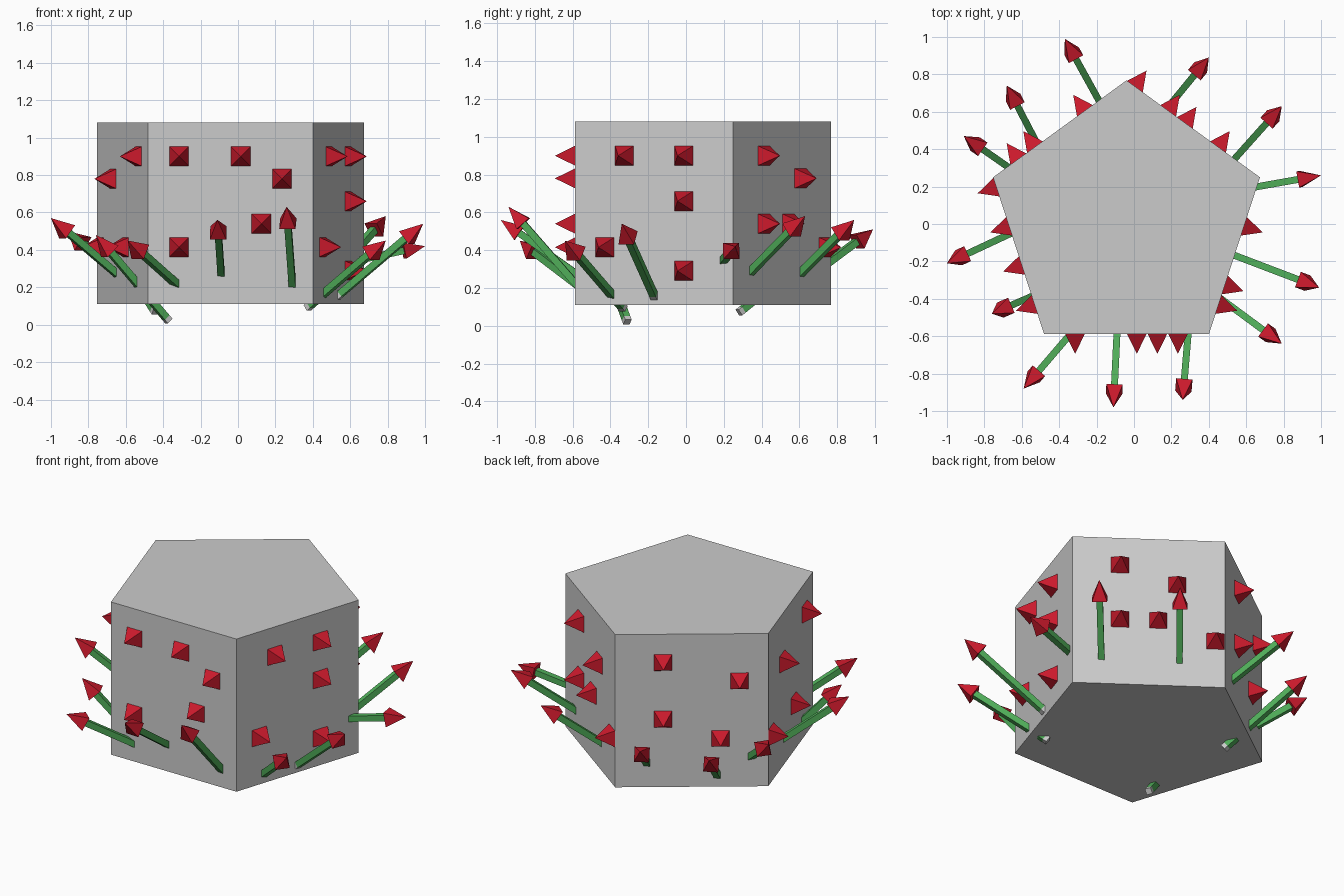
import bpy, math
from mathutils import Vector, Matrix

if "Cube" in bpy.data.objects:
    bpy.data.objects.remove(bpy.data.objects["Cube"])

CX, CY, R = -0.04, 0.018, 0.75
Z0, Z1 = 0.11, 1.08
APOTHEM = R * math.cos(math.pi / 5)

def material(name, rgb):
    m = bpy.data.materials.new(name)
    m.diffuse_color = (*rgb, 1)
    m.use_nodes = True
    m.node_tree.nodes["Principled BSDF"].inputs["Base Color"].default_value = m.diffuse_color
    return m

GREEN = material("green", (0.08, 0.42, 0.1))
RED = material("red", (0.6, 0.01, 0.025))

def solid(name, sides, r1, r2, depth, matrix, mat=None):
    """Prism or pyramid standing on the local z = 0 plane, square to local axes."""
    bpy.ops.mesh.primitive_cone_add(vertices=sides, radius1=r1, radius2=r2, depth=depth)
    ob = bpy.context.object
    ob.name = name
    turn = Matrix.Rotation(math.pi / 4, 4, 'Z') if sides == 4 else Matrix.Identity(4)
    ob.data.transform(matrix @ Matrix.Translation((0, 0, depth / 2)) @ turn)
    if mat:
        ob.data.materials.append(mat)
    return ob

def frame(origin, direction):
    """Local z along direction, local y kept as upright as possible."""
    z = Vector(direction).normalized()
    x = Vector((0, 0, 1)).cross(z).normalized()
    m = Matrix((x, z.cross(x), z)).transposed().to_4x4()
    m.translation = origin
    return m

# Pentagonal block
solid("pentagon_block", 5, R, R, Z1 - Z0, Matrix.Translation((CX, CY, Z0)))

# Wall spikes: per face, (normal angle, [(sideways offset, height)])
faces = {
    "front": (-90, [(-.275, .9), (.055, .9), (.275, .78), (.165, .54), (-.275, .415)]),
    "front_right": (-18, [(-.165, .9), (.165, .9), (.165, .66), (.165, .29), (-.275, .415)]),
    "back_right": (54, [(-.165, .9), (.165, .78), (-.165, .54), (.055, .54), (.385, .415)]),
    "back_left": (126, [(-.165, .9), (.275, .78), (-.165, .54), (.165, .415)]),
    "front_left": (198, [(.275, .9), (-.165, .78), (.055, .415), (-.385, .415)]),
}
for face, (angle, spots) in faces.items():
    a = math.radians(angle)
    n = Vector((math.cos(a), math.sin(a), 0))
    t = Vector((-n.y, n.x, 0))
    for s, z in spots:
        p = Vector((CX, CY, z)) + n * (APOTHEM - 0.01) + t * s
        solid(face + "_spike", 4, 0.08, 0, 0.115, frame(p, n), RED)

# Arrows: (tip, tail)
arrows = [
    ((-.37, .99, .51), (-.11, .52, .16)),
    ((.40, .89, .56), (.08, .50, .17)),
    ((.79, .63, .58), (.45, .25, .19)),
    ((1.0, .26, .42), (.38, .15, .29)),
    ((.99, -.34, .54), (.53, -.165, .15)),
    ((.79, -.64, .45), (.37, -.33, .09)),
    ((.26, -.94, .63), (.295, -.52, .15)),
    ((-.11, -.98, .56), (-.085, -.46, .19)),
    ((-.59, -.88, .45), (-.23, -.46, .13)),
    ((-.76, -.48, .48), (-.37, -.31, .02)),
    ((-1.0, -.21, .57), (-.54, .005, .18)),
    ((-.91, .47, .50), (-.48, .17, .14)),
    ((-.68, .74, .44), (-.44, .28, .07)),
]
HEAD, NUB = 0.12, 0.025
for tip, tail in arrows:
    tip, tail = Vector(tip), Vector(tail)
    d = (tip - tail).normalized()
    length = (tip - tail).length
    solid("arrow_tail", 4, 0.026, 0.026, NUB, frame(tail, d))
    solid("arrow_shaft", 4, 0.026, 0.026, length - HEAD - NUB, frame(tail + d * NUB, d), GREEN)
    solid("arrow_head", 4, 0.062, 0, HEAD, frame(tip - d * HEAD, d), RED)
